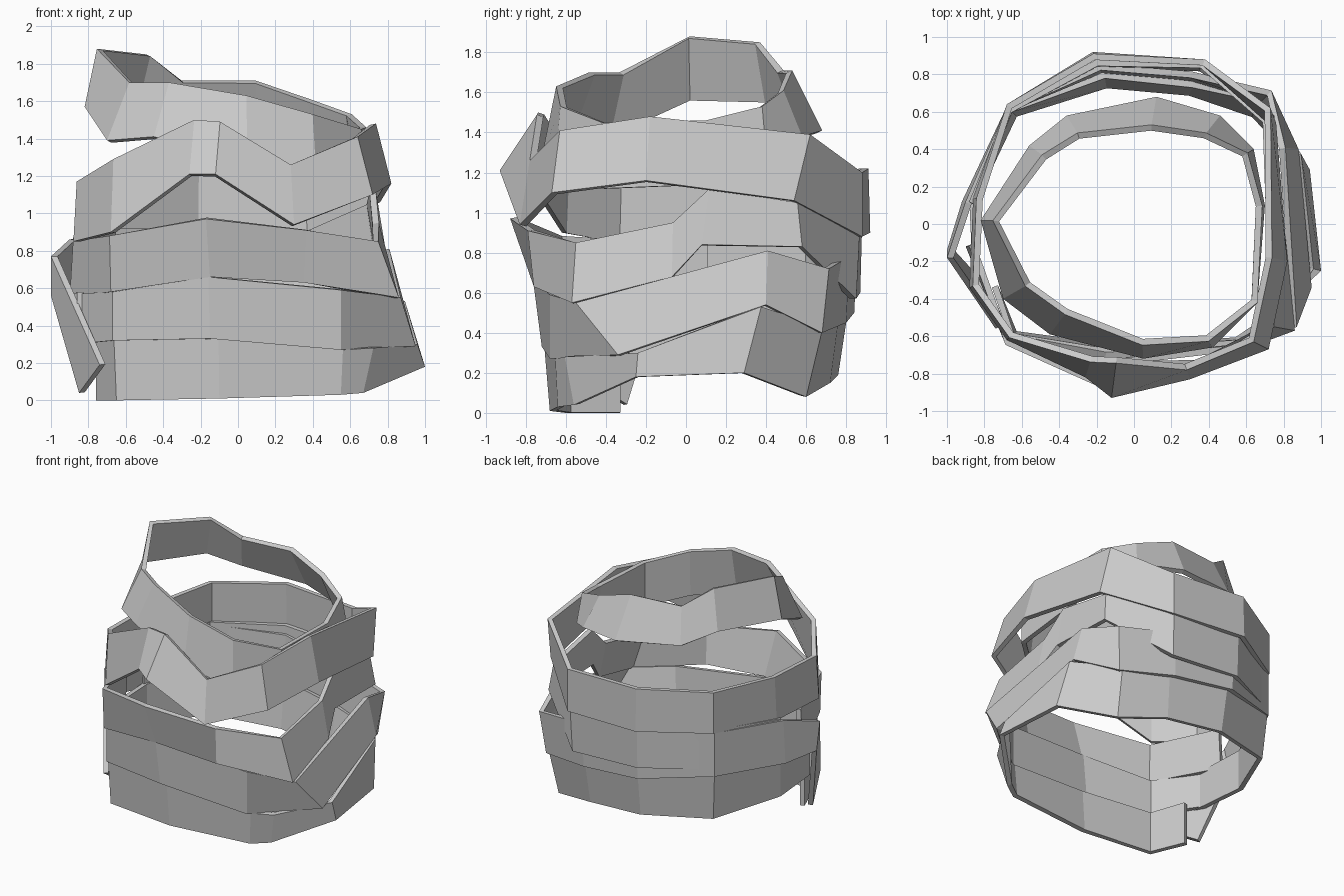
import bpy

default_cube = bpy.data.objects.get("Cube")
if default_cube:
    bpy.data.objects.remove(default_cube, do_unlink=True)

# One flat cloth colour
cloth = bpy.data.materials.new("grey cloth")
cloth.use_nodes = True
cloth.diffuse_color = (.6, .6, .6, 1)
cloth.node_tree.nodes["Principled BSDF"].inputs["Base Color"].default_value = (.6, .6, .6, 1)


def fold(x, y, low, high, lean=0, shift_x=0, shift_y=0):
    """Fold line across a strip: lower and upper corner; lean pulls the top inward, shift slants it."""
    return (x, y, low), (x * (1 - lean) + shift_x, y * (1 - lean) + shift_y, high)


def wrap(name, folds, closed=False, thickness=.035):
    """Strip of flat panels between successive fold lines, thickened inward."""
    verts = [corner for pair in folds for corner in pair]
    count = len(folds)
    faces = []
    for i in range(count if closed else count - 1):
        j = (i + 1) % count
        faces.append((2 * i, 2 * j, 2 * j + 1, 2 * i + 1))
    mesh = bpy.data.meshes.new(name)
    mesh.from_pydata(verts, [], faces)
    mesh.materials.append(cloth)
    strip = bpy.data.objects.new(name, mesh)
    bpy.context.collection.objects.link(strip)
    solid = strip.modifiers.new("cloth thickness", "SOLIDIFY")
    solid.thickness = thickness
    solid.offset = -1
    return strip


# Lowest turn, starting at the front right corner and rising around the back
wrap("lowest_wrap", [
    fold(x=-.76, y=-.34, low=0, high=.32),
    fold(x=-.65, y=-.6, low=0, high=.32, lean=-.02),
    fold(x=-.1, y=-.68, low=.01, high=.33, lean=-.04),
    fold(x=.55, y=-.64, low=.03, high=.27, lean=-.02),
    fold(x=.67, y=-.56, low=.04, high=.28, lean=-.08),
    fold(x=1, y=-.25, low=.18, high=.3, lean=.04),
    fold(x=.94, y=.29, low=.2, high=.53, lean=.05, shift_y=.1),
    fold(x=.65, y=.6, low=.08, high=.43, lean=-.04, shift_y=.06),
    fold(x=.3, y=.72, low=.15, high=.48, lean=-.06),
    fold(x=-.15, y=.76, low=.19, high=.54, lean=-.07),
    fold(x=-.65, y=.6, low=.23, high=.58, lean=-.04),
    fold(x=-.88, y=.12, low=.28, high=.58),
    fold(x=-.86, y=-.34, low=.3, high=.58),
])

# Second turn, ending in the loose end that hangs at the side
wrap("lower_middle_wrap", [
    fold(x=-.88, y=-.26, low=.3, high=.57),
    fold(x=-.67, y=-.62, low=.32, high=.58),
    fold(x=-.15, y=-.72, low=.33, high=.66, lean=-.06),
    fold(x=.55, y=-.68, low=.27, high=.59),
    fold(x=.95, y=-.34, low=.29, high=.55, shift_x=-.08, shift_y=-.21),
    fold(x=.88, y=.4, low=.54, high=.81, lean=.08, shift_y=.04),
    fold(x=.7, y=.68, low=.4, high=.72, lean=-.05),
    fold(x=.3, y=.8, low=.45, high=.78, lean=-.02),
    fold(x=-.18, y=.84, low=.5, high=.86, lean=-.02),
    fold(x=-.68, y=.63, low=.57, high=.9),
    fold(x=-.92, y=.12, low=.54, high=.86, lean=.02),
    fold(x=-1, y=-.14, low=.56, high=.77, shift_y=-.04),
    fold(x=-.85, y=-.31, low=.04, high=.19, shift_x=.11, shift_y=-.25),
])

# Third turn
wrap("middle_wrap", [
    fold(x=-.9, y=-.12, low=.55, high=.85, lean=.02),
    fold(x=-.68, y=-.64, low=.58, high=.88, lean=-.01),
    fold(x=-.15, y=-.77, low=.66, high=.97, lean=-.14),
    fold(x=.35, y=-.76, low=.63, high=.91, lean=-.04),
    fold(x=.86, y=-.57, low=.55, high=.85, shift_x=-.11, shift_y=.02),
    fold(x=.81, y=-.07, low=.68, high=.95, lean=.07),
    fold(x=.76, y=.08, low=.84, high=1.12, lean=.03, shift_y=.04),
    fold(x=.75, y=.58, low=.83, high=1.05, lean=.04),
    fold(x=.36, y=.85, low=.57, high=.9, lean=-.02),
    fold(x=-.2, y=.87, low=.6, high=.92, lean=-.01),
    fold(x=-.68, y=.62, low=.62, high=.92),
    fold(x=-.9, y=.12, low=.56, high=.87, lean=.02),
])

# Crossing turn that peaks at the front and dips over the other side
wrap("crossing_wrap", [
    fold(x=-.88, y=-.34, low=.85, high=1.17, lean=.02),
    fold(x=-.68, y=-.62, low=.9, high=1.29, lean=.02),
    fold(x=-.26, y=-.82, low=1.21, high=1.5, lean=.1),
    fold(x=-.12, y=-.93, low=1.21, high=1.49, lean=.2),
    fold(x=.3, y=-.83, low=.94, high=1.26, lean=.06),
    fold(x=.72, y=-.67, low=1.1, high=1.41, shift_x=-.08, shift_y=.04),
    fold(x=.82, y=-.2, low=1.16, high=1.48, lean=.1),
    fold(x=.76, y=.54, low=1.06, high=1.39, shift_x=-.03, shift_y=.08),
    fold(x=.38, y=.88, low=.88, high=1.2),
    fold(x=-.22, y=.92, low=.9, high=1.22, lean=.01),
    fold(x=-.68, y=.64, low=.9, high=1.21),
    fold(x=-.86, y=.14, low=.86, high=1.18, lean=.02),
], closed=True)

# Tilted top turn, standing high on one side
wrap("top_wrap", [
    fold(x=-.82, y=.02, low=1.57, high=1.88, lean=.08),
    fold(x=-.7, y=-.4, low=1.39, high=1.7, lean=.17),
    fold(x=-.45, y=-.59, low=1.41, high=1.7, lean=.18),
    fold(x=.05, y=-.72, low=1.28, high=1.63, lean=.1),
    fold(x=.42, y=-.66, low=1.18, high=1.53, lean=.05),
    fold(x=.66, y=-.42, low=1.12, high=1.45),
    fold(x=.7, y=.1, low=1.14, high=1.46, lean=.02),
    fold(x=.64, y=.4, low=1.3, high=1.53, lean=.05),
    fold(x=.46, y=.58, low=1.38, high=1.61, lean=.16),
    fold(x=.12, y=.68, low=1.41, high=1.71, lean=.22),
    fold(x=-.36, y=.58, low=1.46, high=1.71, lean=.16),
    fold(x=-.56, y=.42, low=1.56, high=1.85, lean=.12),
], closed=True)
